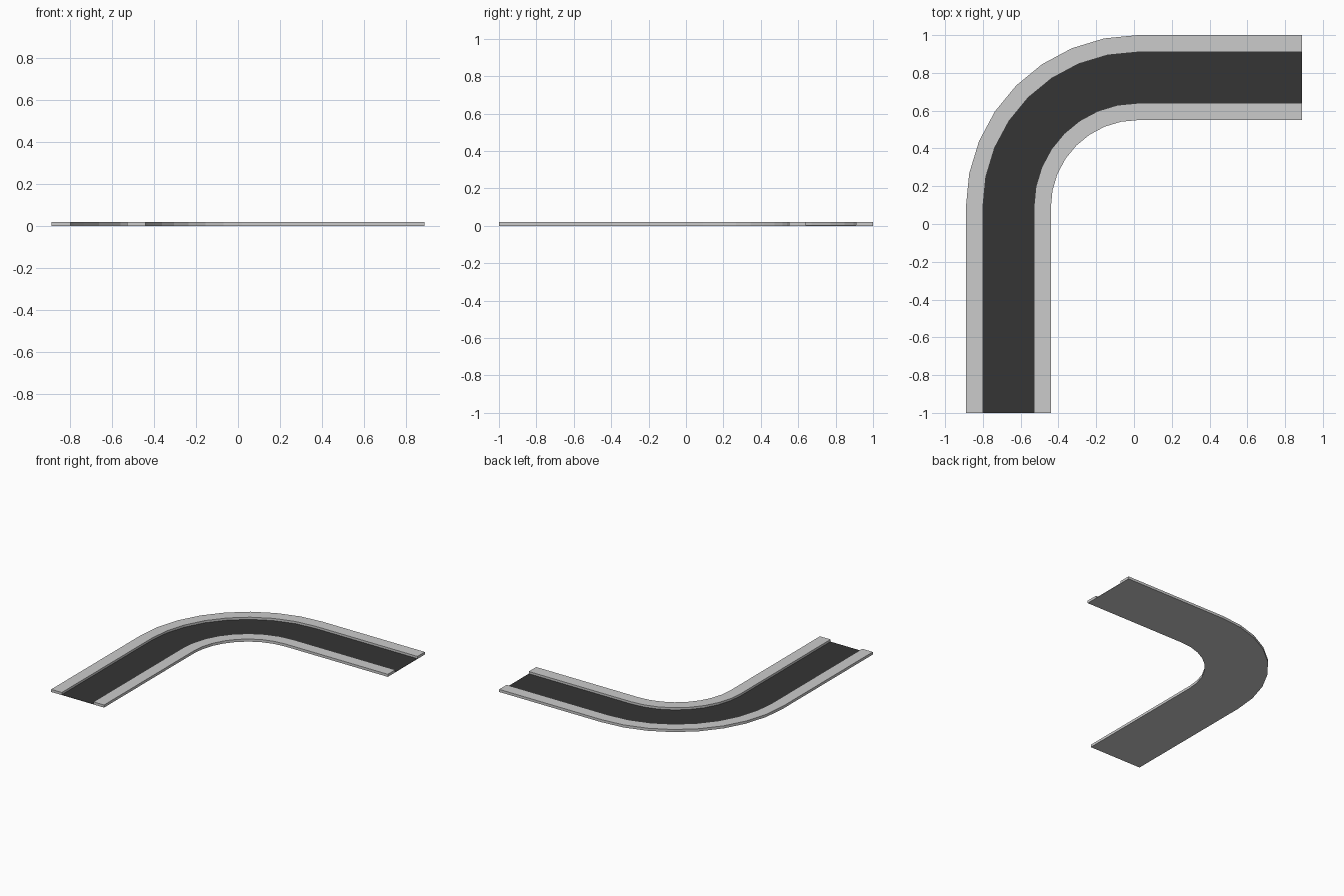
import bpy, bmesh
from math import sin, cos, pi

if "Cube" in bpy.data.objects:
    bpy.data.objects.remove(bpy.data.objects["Cube"])

CX, CY = 0.02, 0.09          # centre of the bend
R_OUT, R_ROAD_OUT, R_ROAD_IN, R_IN = 0.91, 0.82, 0.55, 0.46
TOP, FLOOR = 0.02, 0.003
STEPS = 8                    # flat facets around the quarter bend


def section(profile, i):
    """Place the (radius, height) profile at station i along the path."""
    if i == 0:                               # front end of the straight
        return [(CX - r, -1.0, z) for r, z in profile]
    if i == STEPS + 2:                       # right end of the straight
        return [(0.89, CY + r, z) for r, z in profile]
    a = (i - 1) / STEPS * pi / 2
    return [(CX - r * cos(a), CY + r * sin(a), z) for r, z in profile]


def sweep(name, profile, closed=False):
    bm = bmesh.new()
    rings = [[bm.verts.new(p) for p in section(profile, i)]
             for i in range(STEPS + 3)]
    n = len(profile)
    for a, b in zip(rings, rings[1:]):
        for j in range(n - 1):
            bm.faces.new((a[j], a[j + 1], b[j + 1], b[j]))
        if closed:
            bm.faces.new((a[-1], a[0], b[0], b[-1]))
    if closed:
        bm.faces.new(rings[0])
        bm.faces.new(rings[-1][::-1])
        # leave the floor open between the kerbs for the road surface
        floor = [f for f in bm.faces
                 if all(abs(v.co.z - FLOOR) < 1e-5 for v in f.verts)]
        bmesh.ops.recalc_face_normals(bm, faces=bm.faces[:])
        bmesh.ops.delete(bm, geom=floor, context='FACES_ONLY')
    else:
        bm.normal_update()
        for f in bm.faces:
            if f.normal.z < 0:
                f.normal_flip()
    mesh = bpy.data.meshes.new(name)
    bm.to_mesh(mesh)
    bm.free()
    obj = bpy.data.objects.new(name, mesh)
    bpy.context.collection.objects.link(obj)
    return obj


# Raised kerbs joined by a thin base
sweep("kerbs_and_base", [
    (R_OUT, 0), (R_OUT, TOP), (R_ROAD_OUT, TOP), (R_ROAD_OUT, FLOOR),
    (R_ROAD_IN, FLOOR), (R_ROAD_IN, TOP), (R_IN, TOP), (R_IN, 0)], closed=True)

# Dark road surface
road = sweep("road_surface", [(R_ROAD_OUT, FLOOR), (R_ROAD_IN, FLOOR)])
asphalt = bpy.data.materials.new("asphalt")
asphalt.diffuse_color = (0.035, 0.035, 0.035, 1)
asphalt.use_nodes = True
asphalt.node_tree.nodes["Principled BSDF"].inputs["Base Color"].default_value = asphalt.diffuse_color
road.data.materials.append(asphalt)
